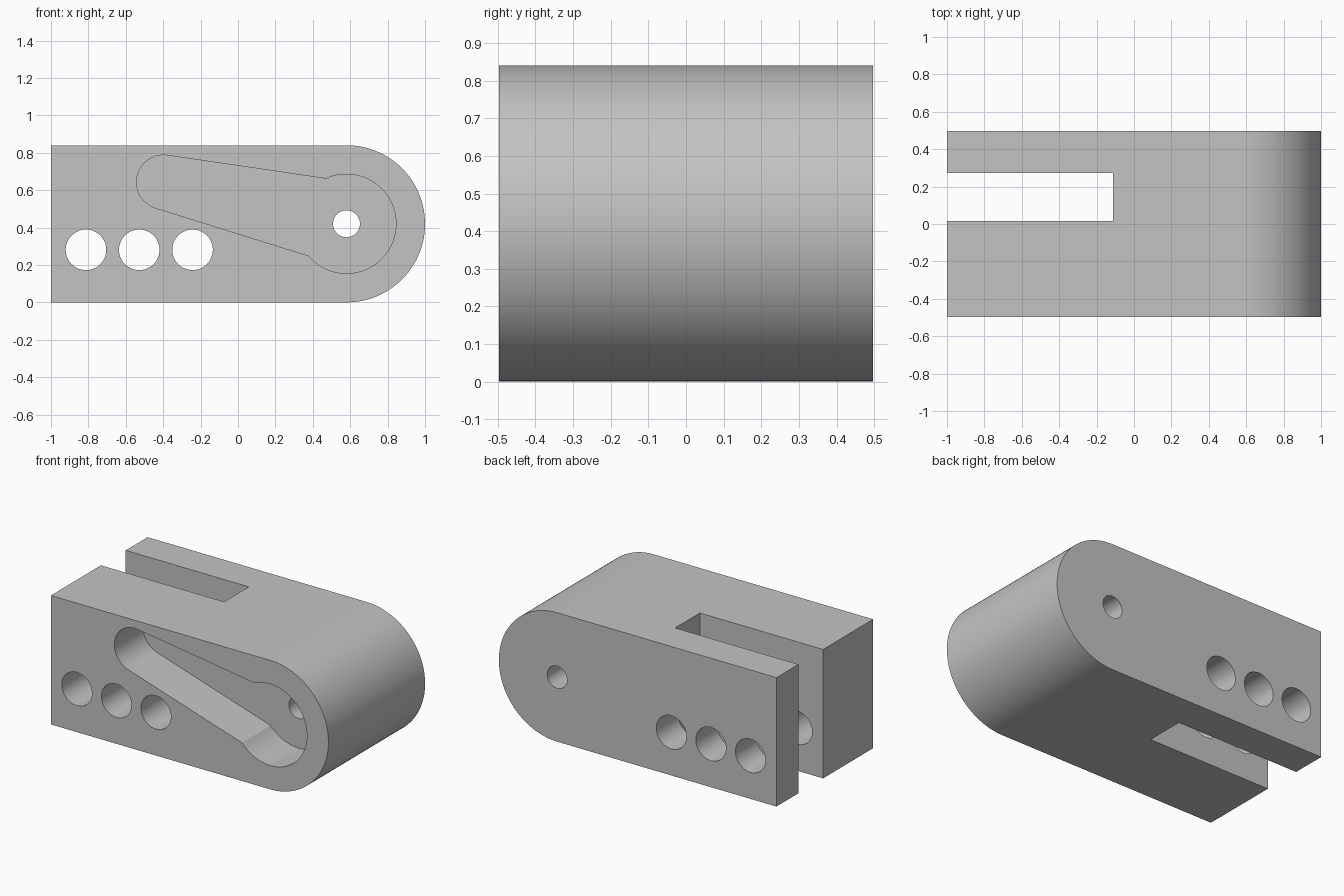
import bpy, bmesh
from math import sin, cos, radians

cube = bpy.data.objects.get("Cube")
if cube:
    bpy.data.objects.remove(cube, do_unlink=True)

HALF = 0.4975          # half of the block's depth
PIVOT = (0.58, 0.42)   # centre of the rounded end (x, z)

grey = bpy.data.materials.new("plain grey")
grey.use_nodes = True
grey.diffuse_color = (0.55, 0.55, 0.55, 1)
grey.node_tree.nodes["Principled BSDF"].inputs["Base Color"].default_value = (0.55, 0.55, 0.55, 1)


def arc(centre, r, start, end, n):
    """Points of an arc in the x-z plane, angles in degrees."""
    angles = [radians(start + (end - start) * i / n) for i in range(n + 1)]
    return [(centre[0] + r * cos(a), centre[1] + r * sin(a)) for a in angles]


def extrude(name, outline, y0, y1):
    """Solid made by sweeping an x-z outline from y0 to y1."""
    bm = bmesh.new()
    face = bm.faces.new([bm.verts.new((x, y0, z)) for x, z in outline])
    swept = bmesh.ops.extrude_face_region(bm, geom=[face])["geom"]
    verts = [v for v in swept if isinstance(v, bmesh.types.BMVert)]
    bmesh.ops.translate(bm, verts=verts, vec=(0, y1 - y0, 0))
    bmesh.ops.recalc_face_normals(bm, faces=bm.faces)
    mesh = bpy.data.meshes.new(name)
    bm.to_mesh(mesh)
    bm.free()
    mesh.materials.append(grey)
    obj = bpy.data.objects.new(name, mesh)
    bpy.context.collection.objects.link(obj)
    return obj


# Main block with a rounded end
block = extrude("clevis_block", [(-1, 0.84), (-1, 0)] + arc(PIVOT, 0.42, -90, 90, 64), -HALF, HALF)

# Lever-shaped pocket in the front: small round end joined to a big round end
lever = arc(PIVOT, 0.265, -139.8, 114.3, 64) + arc((-0.398, 0.643), 0.1446, 82.1, 252.5, 40)
cutters = [extrude("pocket_cutter", lever, -0.6, -HALF + 0.295)]

# Slot open at the left end, from top to bottom
cutters.append(extrude("slot_cutter", [(-1.1, -0.1), (-0.112, -0.1), (-0.112, 1), (-1.1, 1)], 0.017, 0.272))

# Pivot hole and the row of three pin holes
holes = [(PIVOT, 0.072)] + [((-0.813 + 0.285 * i, 0.281), 0.1085) for i in range(3)]
for centre, r in holes:
    cutters.append(extrude("hole_cutter", arc(centre, r, 0, 352.5, 47), -0.7, 0.7))

# Cut everything, then remove the cutters
bpy.context.view_layer.objects.active = block
block.select_set(True)
for cutter in cutters:
    cutter.hide_render = True
    mod = block.modifiers.new("cut", 'BOOLEAN')
    mod.operation = 'DIFFERENCE'
    mod.solver = 'EXACT'
    mod.object = cutter
    bpy.ops.object.modifier_apply(modifier=mod.name)
    bpy.data.objects.remove(cutter, do_unlink=True)

bpy.ops.object.shade_smooth_by_angle(angle=radians(25))
